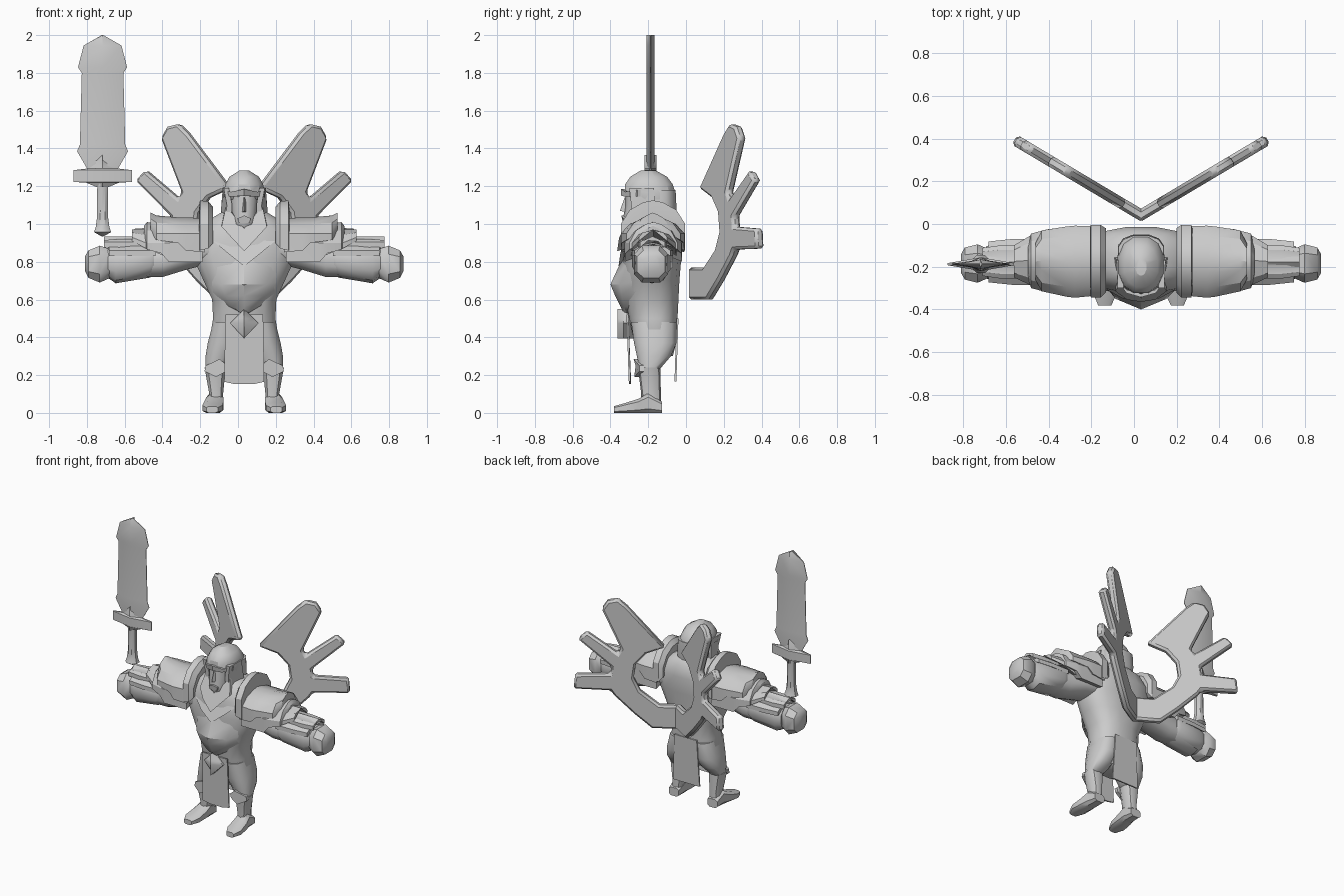
import bpy, bmesh, math
from mathutils import Vector

CX = 0.033  # the figure's own centre line
mat = bpy.data.materials.new("plain grey")
mat.diffuse_color = (0.6, 0.6, 0.6, 1)


def make(name, verts, faces, mirror=False, x=CX, angle=40, bevel=0):
    me = bpy.data.meshes.new(name)
    me.from_pydata([tuple(v) for v in verts], [], faces)
    bm = bmesh.new()
    bm.from_mesh(me)
    bmesh.ops.recalc_face_normals(bm, faces=bm.faces)
    bm.to_mesh(me)
    bm.free()
    me.materials.append(mat)
    ob = bpy.data.objects.new(name, me)
    bpy.context.collection.objects.link(ob)
    ob.location.x = x
    if bevel:
        b = ob.modifiers.new("bevel", 'BEVEL')
        b.width, b.segments, b.limit_method = bevel, 1, 'ANGLE'
        b.angle_limit = math.radians(50)
    if mirror:
        m = ob.modifiers.new("mirror", 'MIRROR')
        m.use_mirror_merge = False
    bpy.context.view_layer.objects.active = ob
    ob.select_set(True)
    bpy.ops.object.shade_smooth_by_angle(angle=math.radians(angle))
    ob.select_set(False)
    return ob


def loft(name, rings, **kw):
    n = len(rings[0])
    verts = [p for r in rings for p in r]
    faces = [(i * n + j, i * n + (j + 1) % n, (i + 1) * n + (j + 1) % n, (i + 1) * n + j)
             for i in range(len(rings) - 1) for j in range(n)]
    faces += [tuple(range(n)), tuple(range(len(verts) - n, len(verts)))]
    return make(name, verts, faces, **kw)


def oval(axis, pos, a0, a1, b0, b1, n=12, power=0.8):
    """Rounded ring across one axis, filling the ranges a0..a1 and b0..b1."""
    pts = []
    for i in range(n):
        t = 2 * math.pi * (i + 0.5) / n
        c, s = math.cos(t), math.sin(t)
        k = math.cos(math.pi / n) ** power
        u = (a0 + a1) / 2 + (a1 - a0) / 2 * math.copysign(abs(c) ** power, c) / k
        v = (b0 + b1) / 2 + (b1 - b0) / 2 * math.copysign(abs(s) ** power, s) / k
        pts.append({'x': (pos, u, v), 'y': (u, pos, v), 'z': (u, v, pos)}[axis])
    return pts


def stack(name, axis, rows, n=12, power=0.8, **kw):
    return loft(name, [oval(axis, *r, n=n, power=power) for r in rows], **kw)


def arch(x, y0, y1, zb, zt, side):
    """Section of an armour shell: pointed roof with hanging sides."""
    m, h = (y0 + y1) / 2, (y1 - y0) / 2
    return [(x, y0, zb), (x, y0, side), (x, m - h * .72, side + (zt - side) * .6), (x, m - h * .3, zt - .01),
            (x, m, zt), (x, m + h * .3, zt - .01), (x, m + h * .72, side + (zt - side) * .6),
            (x, y1, side), (x, y1, zb), (x, m, zb + .06)]


def plate(name, outline, normal, depth, **kw):
    """Flat outline thickened both ways along its normal."""
    d = Vector(normal).normalized() * depth
    pts = [Vector(p) for p in outline]
    return loft(name, [[p - d for p in pts], [p + d for p in pts]], **kw)


def gem(name, outline, y, thick, edge=0.004, **kw):
    """Mirrored x,z outline with a raised spine, thin at the edges."""
    n = len(outline)
    verts, faces = [], []
    for s in (-1, 1):
        for x, z in outline:
            inner = max(x - 0.03, 0)
            verts += [(-x, y + s * edge, z), (0, y + s * thick, z), (x, y + s * edge, z)]
    for i in range(n - 1):
        a, b, k = 3 * i, 3 * i + 3, 3 * n
        faces += [(a, a + 1, b + 1, b), (a + 1, a + 2, b + 2, b + 1),
                  (a + k, a + 1 + k, b + 1 + k, b + k), (a + 1 + k, a + 2 + k, b + 2 + k, b + 1 + k),
                  (a, b, b + k, a + k), (a + 2, b + 2, b + 2 + k, a + 2 + k)]
    for a in (0, 3 * n - 3):
        faces.append((a, a + 1, a + 2, a + 2 + 3 * n, a + 1 + 3 * n, a + 3 * n))
    return make(name, verts, faces, **kw)


# Body
stack("torso", 'z', [(.30, -.12, .12, -.25, -.07), (.38, -.185, .185, -.275, -.05), (.50, -.165, .165, -.30, -.045),
                     (.60, -.17, .17, -.32, -.04), (.70, -.215, .215, -.33, -.035), (.82, -.27, .27, -.33, -.025),
                     (.94, -.27, .27, -.32, -.015), (1.02, -.19, .19, -.30, -.03), (1.08, -.09, .09, -.26, -.08)],
      n=16, angle=60)
stack("thigh", 'z', [(.23, .105, .205, -.245, -.14), (.30, .06, .205, -.26, -.08), (.37, .02, .193, -.275, -.05),
                     (.48, .01, .165, -.29, -.05)], mirror=True, angle=60)
stack("shin", 'z', [(.04, .115, .19, -.235, -.135), (.10, .112, .185, -.235, -.135), (.24, .098, .21, -.252, -.138)],
      mirror=True, n=10)
plate("knee_guard", [(.095, -.252, .22), (.15, -.262, .19), (.21, -.235, .22), (.205, -.235, .25),
                     (.13, -.265, .285), (.09, -.255, .25)], (0, 1, 0), .012, mirror=True)
stack("boot", 'y', [(-.128, .115, .195, 0, .06), (-.20, .11, .2, 0, .105), (-.25, .11, .212, 0, .075),
                    (-.33, .115, .222, 0, .05), (-.382, .14, .2, 0, .035)], mirror=True, n=8, power=.6)

# Chest plate: half outline swept forward to a keel
rows = [(.52, .012, -.325, -.29), (.56, .10, -.345, -.29), (.62, .165, -.375, -.27), (.68, .20, -.40, -.25),
        (.80, .25, -.345, -.22), (.88, .25, -.325, -.2), (.96, .2, -.31, -.2)]
loft("chest_plate", [[(-w, yb, z + w * .1), (-w * .6, (2 * yf + yb) / 3, z), (0, yf, z), (w * .6, (2 * yf + yb) / 3, z),
                      (w, yb, z + w * .1), (0, yb + .04, z)] for z, w, yf, yb in rows], angle=35)
# Two V shaped collar layers
for k, (w, low, y) in enumerate([(.16, .78, -.345), (.12, .86, -.352)]):
    plate(f"collar_{k + 1}", [(0, y, low), (w * .55, y + .01, low + .07), (w, y + .05, low + .13), (w * .8, y + .09, low + .24),
                              (0, y + .04, low + .12), (-w * .8, y + .09, low + .24), (-w, y + .05, low + .13),
                              (-w * .55, y + .01, low + .07)], (0, 1, .3), .013)

# Loin cloths and belt clasp
plate("front_cloth", [(-.1, -.31, .52), (.1, -.31, .52), (.106, -.298, .165), (.05, -.295, .152),
                      (-.05, -.295, .152), (-.106, -.298, .165)], (0, 1, 0), .005)
plate("back_cloth", [(-.09, -.045, .5), (.09, -.045, .5), (.106, -.056, .165), (-.106, -.056, .165)], (0, 1, 0), .005)
gem("belt_clasp", [(0, .395), (.075, .475), (.05, .50), (.0, .55)], -.32, .042, .01)

# Head: face, nose, helmet
stack("face", 'z', [(.95, -.045, .045, -.29, -.14), (1.0, -.06, .06, -.33, -.12), (1.03, -.065, .065, -.328, -.1),
                    (1.10, -.072, .072, -.318, -.1), (1.19, -.08, .08, -.315, -.1)], n=10, angle=50)
loft("nose", [[(-.016, -.31, 1.06), (0, -.35, 1.07), (.016, -.31, 1.06)],
              [(-.01, -.31, 1.14), (0, -.325, 1.14), (.01, -.31, 1.14)]])
plate("mouth_guard", [(-.035, -.325, 1.03), (0, -.335, 1.045), (.035, -.325, 1.03), (.028, -.325, 1.005),
                      (-.028, -.325, 1.005)], (0, 1, 0), .008)
stack("helmet", 'z', [(1.13, -.108, .108, -.30, -.055), (1.165, -.11, .11, -.325, -.055),
                      (1.21, -.1, .1, -.322, -.07), (1.25, -.078, .078, -.295, -.1), (1.283, -.025, .025, -.24, -.16)],
      n=12, power=.9, angle=30)
stack("helmet_back", 'z', [(.97, -.1, .1, -.2, -.07), (1.08, -.108, .108, -.21, -.05), (1.18, -.105, .105, -.21, -.055)])
plate("cheek_guard", [(.095, -.30, 1.19), (.1, -.17, 1.19), (.115, -.15, 1.0), (.11, -.22, .945), (.085, -.28, .97),
                      (.078, -.29, 1.1)], (1, 0, 0), .014, mirror=True)
plate("brow_wing", [(0, -.335, 1.15), (0, -.335, 1.185), (.07, -.315, 1.17), (.112, -.25, 1.18), (.106, -.25, 1.145),
                    (.06, -.315, 1.145)], (0, 1, 0), .008, mirror=True)

# Arms
stack("upper_arm", 'x', [(.18, -.30, -.05, .79, .98), (.30, -.29, -.07, .76, .95), (.43, -.275, -.08, .72, .89),
                         (.56, -.27, -.09, .72, .87)], mirror=True, angle=60)
stack("bracer", 'x', [(.47, -.27, -.08, .74, .89), (.50, -.285, -.07, .72, .90), (.68, -.27, -.09, .69, .89),
                      (.725, -.255, -.105, .72, .87)], n=10, mirror=True)
for k, (x0, x1, zb, zt) in enumerate([(.47, .715, .83, .90), (.53, .742, .875, .932)]):
    loft(f"bracer_plate_{k + 1}", [arch(x, -.285 + k * .03 + e, -.07 - k * .03 - e, zb, zt + d, zb + .03)
                                   for x, e, d in ((x0, 0, 0), (x0 + .13, 0, -.002), (x1, .012, -.01))], mirror=True, angle=30)
stack("fist", 'x', [(.69, -.25, -.12, .74, .85), (.72, -.255, -.115, .71, .87), (.765, -.275, -.095, .69, .885),
                    (.825, -.26, -.11, .715, .86), (.842, -.23, -.14, .75, .83)], n=8, power=.7, mirror=True)

# Layered shoulder armour
loft("neck_guard", [arch(.165, -.32, -.02, .90, 1.09, .97), arch(.19, -.345, -.004, .87, 1.12, 1.0),
                    arch(.235, -.345, -.004, .86, 1.125, 1.0), arch(.24, -.32, -.02, .86, 1.07, .98)], mirror=True, angle=30)
loft("shoulder_top", [arch(.21, -.335, -.01, .85, 1.03, .95), arch(.31, -.345, -.008, .86, 1.035, .95),
                      arch(.35, -.34, -.012, .90, 1.035, .95), arch(.465, -.315, -.03, .915, 1.045, .95),
                      arch(.495, -.26, -.09, .95, 1.06, .98)], mirror=True, angle=30)
loft("shoulder_lower", [arch(.22, -.325, -.02, .80, 1.0, .92), arch(.40, -.325, -.02, .80, 1.0, .9),
                        arch(.44, -.32, -.025, .845, 1.0, .9), arch(.515, -.30, -.045, .865, 1.01, .9),
                        arch(.53, -.25, -.1, .89, .99, .93)], mirror=True, angle=30)
loft("shoulder_end", [arch(.42, -.29, -.05, .83, .975, .89), arch(.52, -.285, -.055, .87, .97, .9),
                      arch(.595, -.25, -.10, .91, .972, .93)], mirror=True, angle=30)

# Back wings: one branching outline given as y,z on a slanted upright plane
wing = [(.03, .60), (.13, .60), (.19, .70), (.258, .83), (.27, .865), (.395, .87), (.39, .975), (.27, .985), (.268, 1.04),
        (.38, 1.23), (.35, 1.285), (.245, 1.135), (.235, 1.17), (.30, 1.455), (.28, 1.515), (.245, 1.53), (.215, 1.48),
        (.085, 1.19), (.15, 1.14), (.185, 1.06), (.192, .96), (.17, .87), (.105, .77), (.03, .77)]
plate("back_wing", [(1.68 * (y - .042), y, z) for y, z in wing], (1, -1.68, 0), .026, mirror=True, bevel=.014, angle=50)

# Sword
SX = -.717
gem("blade", [(.08, 1.29), (.135, 1.385), (.12, 1.42), (.11, 1.80), (.13, 1.83), (.1, 1.945), (.004, 2.0)],
    -.188, .022, .002, x=SX, angle=25)
gem("guard", [(.03, 1.195), (.09, 1.22), (.155, 1.222), (.155, 1.285), (.07, 1.295), (.05, 1.32), (.002, 1.365)],
    -.188, .032, .005, x=SX, angle=25)
stack("grip", 'z', [(.935, -.006, .006, -.194, -.182), (.957, -.045, .045, -.23, -.146), (.985, -.036, .036, -.22, -.156),
                    (1.03, -.03, .03, -.216, -.16), (1.2, -.028, .028, -.21, -.166), (1.23, -.045, .045, -.212, -.164)],
      n=8, power=1, x=SX)
